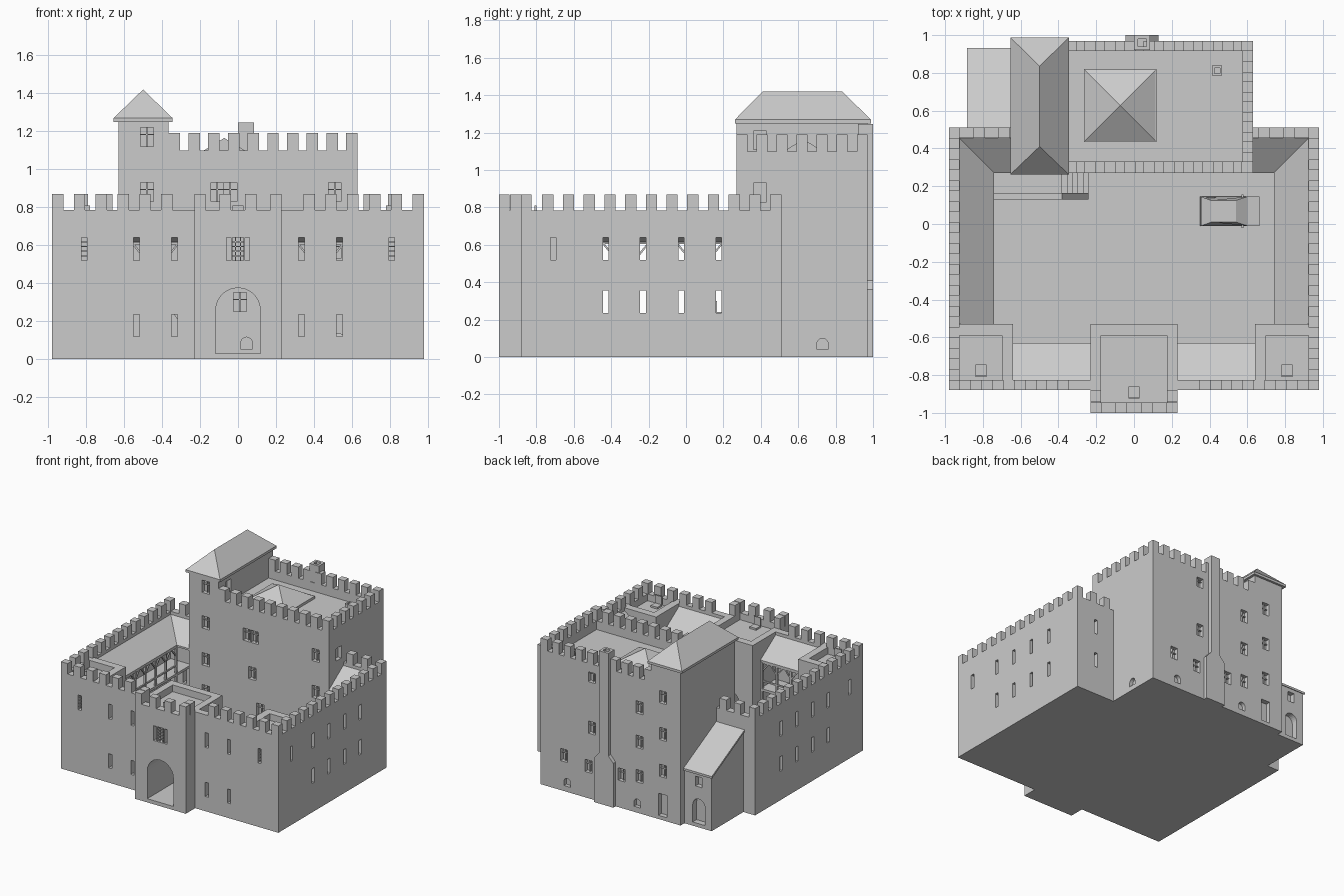
import bpy, bmesh, math
from mathutils import Vector

if "Cube" in bpy.data.objects:
    bpy.data.objects.remove(bpy.data.objects["Cube"], do_unlink=True)

stone = bpy.data.materials.new("stone_grey")
stone.use_nodes = True
stone.diffuse_color = (0.6, 0.6, 0.6, 1)
stone.node_tree.nodes["Principled BSDF"].inputs["Base Color"].default_value = (0.6, 0.6, 0.6, 1)


def prism(bm, axis, poly, a, b):
    """Extrude a 2D outline along an axis from a to b."""
    place = {"x": lambda u, v, t: (t, u, v), "y": lambda u, v, t: (u, t, v),
             "z": lambda u, v, t: (u, v, t)}[axis]
    lo = [bm.verts.new(place(u, v, a)) for u, v in poly]
    hi = [bm.verts.new(place(u, v, b)) for u, v in poly]
    bm.faces.new(lo)
    bm.faces.new(hi[::-1])
    for i in range(len(poly)):
        j = (i + 1) % len(poly)
        bm.faces.new((lo[i], lo[j], hi[j], hi[i]))


def rect(u0, u1, v0, v1):
    return [(u0, v0), (u1, v0), (u1, v1), (u0, v1)]


def arch(u, w, z0, z1, steps=12):
    r = w / 2
    top = [(u + r * math.cos(math.pi * i / steps), z1 - r + r * math.sin(math.pi * i / steps))
           for i in range(steps + 1)]
    return [(u - r, z0), (u + r, z0)] + top


def box(bm, x0, x1, y0, y1, z0, z1):
    prism(bm, "z", rect(x0, x1, y0, y1), z0, z1)


def beam(bm, p, q, w=0.012):
    """Square timber between two points."""
    p, q = Vector(p), Vector(q)
    d = q - p
    m = bmesh.ops.create_cube(bm, size=1)["verts"]
    bmesh.ops.scale(bm, vec=(w, w, d.length), verts=m)
    bmesh.ops.rotate(bm, matrix=d.to_track_quat("Z", "Y").to_matrix(), verts=m)
    bmesh.ops.translate(bm, vec=(p + q) / 2, verts=m)


def finish(name, bm):
    bmesh.ops.recalc_face_normals(bm, faces=bm.faces)
    mesh = bpy.data.meshes.new(name)
    bm.to_mesh(mesh)
    bm.free()
    mesh.materials.append(stone)
    ob = bpy.data.objects.new(name, mesh)
    bpy.context.collection.objects.link(ob)
    return ob


def boxes(name, items):
    bm = bmesh.new()
    for b in items:
        box(bm, *b)
    return finish(name, bm)


def cut(ob, cuts):
    """Carve openings, each an (axis, outline, from, to) prism."""
    bm = bmesh.new()
    for c in cuts:
        prism(bm, *c)
    tool = finish("cutter", bm)
    tool.hide_render = True
    mod = ob.modifiers.new("openings", "BOOLEAN")
    mod.operation, mod.solver, mod.object = "DIFFERENCE", "EXACT", tool
    bpy.context.view_layer.objects.active = ob
    bpy.ops.object.modifier_apply(modifier=mod.name)
    bpy.data.objects.remove(tool, do_unlink=True)


def both(x0, x1, *rest):
    return [(x0, x1, *rest), (-x1, -x0, *rest)]


def merlons(axis, a, b, n, c0, c1, z0, z1, w=0.06):
    out = []
    for i in range(n):
        s = a + (b - a - w) * i / (n - 1)
        out.append((s, s + w, c0, c1, z0, z1) if axis == "x" else (c0, c1, s, s + w, z0, z1))
    return out


WALL, TOP, T = 0.785, 0.87, 0.055
UP, MID, LOW = (0.52, 0.64), (0.235, 0.355), (0.12, 0.235)


def slit(u, row, w=0.03):
    return rect(u - w / 2, u + w / 2, *row)


boxes("courtyard_floor", [(-0.925, 0.925, -0.825, 0.455, 0, 0.03)])

# Curtain walls and front corner towers
for s, side in ((1, "left"), (-1, "right")):
    def span(a, b):
        return sorted((s * a, s * b))
    w = boxes(side + "_wall", [(*span(0.925, 0.98), -0.53, 0.51, 0, WALL)])
    cut(w, [("x", slit(y, r), *span(0.9, 1.0)) for y in (-0.43, -0.23, -0.025, 0.175) for r in (UP, MID)])
    w = boxes(side + "_front_wall", [(*span(0.23, 0.64), -0.88, -0.825, 0, WALL)])
    cut(w, [("y", slit(s * x, r), -0.9, -0.8) for x in (0.335, 0.535) for r in (UP, LOW)])
    w = boxes(side + "_back_wall", [(*span(0.63, 0.925), 0.455, 0.51, 0, WALL)])
    cut(w, [("y", slit(s * 0.8, r), 0.44, 0.53) for r in (UP, MID)])
    w = boxes(side + "_corner_tower", [(*span(0.64, 0.98), -0.88, -0.53, 0, 0.73)])
    cut(w, [("y", slit(s * 0.81, UP), -0.9, -0.83), ("x", slit(-0.71, UP), *span(0.93, 1.0))])

# Gatehouse with an arched passage
gate = boxes("gatehouse", [(-0.23, 0.23, -1, -0.53, 0, 0.73)])
cut(gate, [("y", arch(0, 0.235, 0.03, 0.375), -1.1, -0.4)]
    + [("y", rect(x - 0.012, x + 0.012, *UP), -1.1, -0.96) for x in (-0.048, 0.048)]
    + [("y", rect(-0.03, 0.03, *UP), -1.1, -0.96)])
boxes("gate_passage_floor", [(-0.117, 0.117, -0.99, -0.53, 0.01, 0.03)])
grid = [(x - 0.003, x + 0.003, -0.99, -0.98, *UP) for x in (-0.014, 0.014)]
for x, h, y in ((0, 0.03, -0.99), (0.81, 0.015, -0.87), (-0.81, 0.015, -0.87)):
    grid += [(x - h, x + h, y, y + 0.01, 0.54 + i * 0.025, 0.546 + i * 0.025) for i in range(4)]
boxes("window_grilles", grid)

# Parapets behind the battlements
boxes("tower_parapets", both(0.925, 0.98, -0.88, -0.53, 0.73, WALL)
      + both(0.64, 0.925, -0.88, -0.825, 0.73, WALL) + both(0.64, 0.7, -0.825, -0.53, 0.73, WALL)
      + both(0.7, 0.925, -0.59, -0.53, 0.73, WALL) + both(0.175, 0.23, -1, -0.53, 0.73, WALL)
      + [(-0.175, 0.175, -1, -0.945, 0.73, WALL), (-0.175, 0.175, -0.59, -0.53, 0.73, WALL)])
crown = merlons("x", -0.23, 0.23, 4, -1, -0.945, WALL, TOP)
for a, b in ((0.23, 0.98), (-0.98, -0.23)):
    row = merlons("x", a, b, 7, -0.88, -0.825, WALL, TOP)
    crown += row[1:] if a > 0 else row[:-1]
for x in (-0.98, 0.925):
    crown += merlons("y", -0.88, 0.51, 13, x, x + T, WALL, TOP)[1:]
crown += [b for m in merlons("x", 0.66, 0.98, 3, 0.455, 0.51, WALL, TOP)[:-1] for b in both(*m)]
crown += both(0.175, 0.23, -0.94, -0.88, WALL, TOP)
boxes("curtain_merlons", crown)

# Hatches with raised lids on the tower platforms
boxes("hatches", [b for x, y in ((0, -0.89), (0.81, -0.775), (-0.81, -0.775))
                  for b in ((x - 0.03, x + 0.03, y - 0.03, y + 0.03, 0.73, 0.745),
                            (x - 0.03, x + 0.03, y - 0.035, y - 0.025, 0.745, 0.81))])

# Lean-to roofs around the courtyard
bm = bmesh.new()
HI, LO = 0.76, 0.63
for s in (1, -1):
    outline = [(0.925, -0.53, HI), (0.74, -0.53, LO), (0.74, 0.27, LO), (0.925, 0.455, HI),
               (0.63, 0.455, HI), (0.63, 0.27, LO)]
    v = [bm.verts.new((s * x, y, z)) for x, y, z in outline]
    bm.faces.new(v[:4])
    bm.faces.new((v[3], v[2], v[5], v[4]))
    bm.faces.new([bm.verts.new((s * x, y, z)) for x, y, z in
                  ((0.23, -0.825, HI), (0.64, -0.825, HI), (0.64, -0.63, LO), (0.23, -0.63, LO))])
for f in bm.faces:
    f.normal_update()
    if f.normal.z < 0:
        f.normal_flip()
slabs = bmesh.ops.extrude_face_region(bm, geom=bm.faces[:], use_keep_orig=True)["geom"]
bmesh.ops.translate(bm, vec=(0, 0, -0.015), verts=[g for g in slabs if isinstance(g, bmesh.types.BMVert)])
finish("courtyard_roofs", bm)

# Timber galleries below the roofs
boxes("gallery_floors", both(0.74, 0.925, -0.53, 0.455, 0.38, 0.4)
      + both(0.23, 0.64, -0.825, -0.63, 0.38, 0.4))
bm = bmesh.new()


def gallery(p, q, n):
    p, q = Vector(p), Vector(q)
    step = (q - p) / n
    for z in (0.39, 0.46, 0.61):
        beam(bm, p + Vector((0, 0, z)), q + Vector((0, 0, z)))
    for i in range(n + 1):
        b = p + step * i
        beam(bm, b + Vector((0, 0, 0.03)), b + Vector((0, 0, 0.61)), 0.016)
        for k in (-1, 1):
            if 0 <= i + k <= n:
                beam(bm, b + Vector((0, 0, 0.54)), b + step * 0.4 * k + Vector((0, 0, 0.605)), 0.01)


for s in (1, -1):
    gallery((s * 0.75, -0.52, 0), (s * 0.75, 0.27, 0), 6)
    gallery((s * 0.24, -0.64, 0), (s * 0.63, -0.64, 0), 3)
finish("gallery_timbers", bm)

# Keep and its tall stair tower, with window openings
F, B = 0.27, 0.97
WIN = 0.0375
front = [(-0.48, 1.17), (-0.48, 0.88), (-0.48, 0.58), (-0.48, 0.32), (-0.11, 0.88), (-0.04, 0.88),
         (-0.06, 0.58), (0.01, 0.3), (0.51, 0.88), (0.51, 0.58)]
back = [(-0.47, 1.0), (-0.47, 0.7), (-0.47, 0.4), (-0.26, 0.86), (-0.26, 0.58), (-0.26, 0.3),
        (-0.1, 0.27), (0.17, 1.0), (0.17, 0.58), (0.2, 0.26), (0.42, 0.29)]
keep_cuts, tower_cuts, bars = [], [], []
for spots, y, d in ((front, F, 1), (back, B, -1)):
    for x, z in spots:
        w = WIN - 0.004 if y == F else WIN - 0.006
        c = ("y", rect(x - w, x + w, z - 0.05, z + 0.05), y - 0.05 * d, y + 0.035 * d)
        (tower_cuts if x < -0.365 else keep_cuts).append(c)
        y0, y1 = sorted((y + 0.02 * d, y + 0.036 * d))
        bars += [(x - 0.004, x + 0.004, y0, y1, z - 0.05, z + 0.05), (x - w, x + w, y0, y1, z + 0.01, z + 0.016)]
keep_cuts += [("y", arch(x, 0.06, 0.045, 0.11), 0.94, 1.05) for x in (0.39, -0.24)]
keep_cuts += [("y", arch(0.045, 0.06, 0.05, 0.115), 0.2, 0.3),
              ("x", arch(0.73, 0.06, 0.04, 0.1), 0.6, 0.7),
              ("x", rect(0.36, 0.43, 0.83, 0.93), 0.6, 0.7)]
tower_cuts += [("y", rect(-0.51, -0.43, 0.03, 0.21), 0.93, 1.05),
               ("x", rect(0.36, 0.43, 1.11, 1.21), -0.4, -0.3)]
cut(boxes("keep", [(-0.365, 0.63, F, B, 0, 1.03)]), keep_cuts)
cut(boxes("keep_tower", [(-0.63, -0.365, F, B, 0, 1.25)]), tower_cuts)
boxes("window_bars", bars)
boxes("keep_parapet", [(-0.365, 0.63, F, 0.33, 1.03, 1.1), (-0.365, 0.63, 0.915, B, 1.03, 1.1),
                       (0.575, 0.63, 0.33, 0.915, 1.03, 1.1)])
boxes("keep_merlons", merlons("x", -0.365, 0.63, 10, F, 0.33, 1.1, 1.19)
      + merlons("x", -0.365, 0.63, 10, 0.915, B, 1.1, 1.19) + merlons("y", F, B, 7, 0.575, 0.63, 1.1, 1.19)[1:-1])

# Hipped tower roof
bm = bmesh.new()
box(bm, -0.655, -0.345, 0.262, 0.988, 1.25, 1.27)
eave = [bm.verts.new((x, y, 1.27)) for x, y in rect(-0.655, -0.345, 0.262, 0.988)]
r0, r1 = (bm.verts.new((-0.5, y, 1.42)) for y in (0.41, 0.835))
for f in ((eave[0], eave[1], r0), (eave[1], eave[2], r1, r0), (eave[2], eave[3], r1), (eave[3], eave[0], r0, r1)):
    bm.faces.new(f)
finish("tower_roof", bm)

# Pyramid skylight and roof vent on the keep
bm = bmesh.new()
box(bm, -0.265, 0.12, 0.435, 0.82, 1.03, 1.05)
base = [bm.verts.new((x, y, 1.05)) for x, y in rect(-0.26, 0.115, 0.44, 0.815)]
apex = bm.verts.new((-0.0725, 0.6275, 1.165))
for i in range(4):
    bm.faces.new((base[i], base[(i + 1) % 4], apex))
finish("skylight", bm)
cut(boxes("roof_vent", [(0.413, 0.467, 0.785, 0.838, 1.03, 1.08)]), [("z", rect(0.425, 0.455, 0.797, 0.826), 1.05, 1.2)])

# Chimney with a broad sloping foot
bm = bmesh.new()
prism(bm, "y", [(-0.045, 0), (0.13, 0), (0.13, 0.36), (0.085, 0.41), (0.085, 1.1), (0, 1.1), (0, 0.41), (-0.045, 0.36)], B, 1)
finish("chimney_breast", bm)
cut(boxes("chimney_top", [(0, 0.085, 0.92, 1, 1.1, 1.245)]), [("z", rect(0.02, 0.065, 0.94, 0.98), 1.17, 1.3)])

# Rear annexe with sloping roof
bm = bmesh.new()
prism(bm, "x", [(0.51, 0), (0.92, 0), (0.92, 0.44), (0.51, 0.655)], -0.875, -0.63)
cut(finish("annexe", bm), [("y", arch(-0.76, 0.11, 0.03, 0.23), 0.87, 1), ("y", rect(-0.79, -0.73, 0.33, 0.41), 0.88, 1)])
bm = bmesh.new()
prism(bm, "x", [(0.51, 0.655), (0.932, 0.434), (0.932, 0.452), (0.51, 0.672)], -0.885, -0.63)
finish("annexe_roof", bm)

# Stair and landing in front of the keep
stairs = [(-0.74, -0.38, 0.165, F, 0.03, 0.24), (-0.74, -0.38, 0.13, 0.165, 0.03, 0.3)]
stairs += [(-0.38 + i * 0.028, -0.352 + i * 0.028, 0.165, F, 0.03, 0.21 - i * 0.035) for i in range(5)]
boxes("stair", stairs)
bm = bmesh.new()
prism(bm, "y", [(-0.38, 0.03), (-0.24, 0.03), (-0.24, 0.1), (-0.38, 0.3)], 0.13, 0.165)
finish("stair_side", bm)

# Parked car
bm = bmesh.new()
prism(bm, "y", [(0.35, 0.05), (0.665, 0.05), (0.665, 0.085), (0.6, 0.095), (0.54, 0.135), (0.41, 0.135), (0.355, 0.1)], -0.01, 0.145)
for v in bm.verts:
    if v.co.z > 0.12:
        v.co.y += 0.02 if v.co.y < 0.06 else -0.02
box(bm, 0.57, 0.58, -0.022, 0.157, 0.095, 0.103)
for x in (0.41, 0.605):
    for y in (-0.008, 0.118):
        prism(bm, "y", [(x + 0.027 * math.cos(i * math.pi / 6), 0.057 + 0.027 * math.sin(i * math.pi / 6))
                        for i in range(12)], y, y + 0.025)
finish("car", bm)
